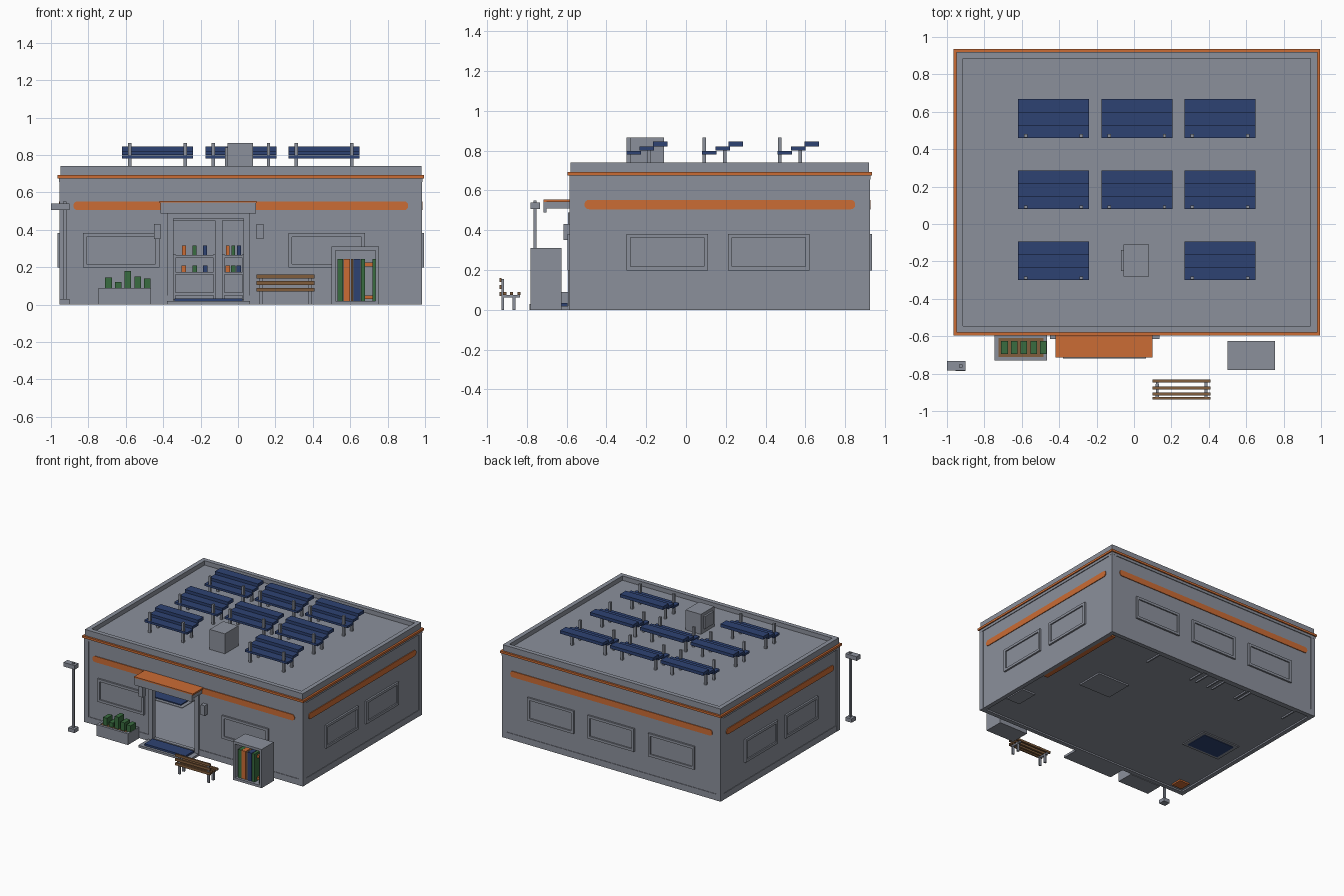
import bpy, bmesh, math
from mathutils import Vector

default_cube = bpy.data.objects.get("Cube")
if default_cube:
    bpy.data.objects.remove(default_cube, do_unlink=True)


def material(name, red, green, blue):
    mat = bpy.data.materials.new(name)
    mat.use_nodes = True
    mat.diffuse_color = (red, green, blue, 1)
    mat.node_tree.nodes["Principled BSDF"].inputs["Base Color"].default_value = (red, green, blue, 1)
    return mat


GREY = material("concrete_grey", .26, .28, .33)
ORANGE = material("trim_orange", .60, .15, .035)
BLUE = material("panel_blue", .027, .055, .17)
GREEN = material("leaf_green", .04, .15, .05)
WOOD = material("wood_brown", .22, .11, .045)


def finish(name, mat, bm):
    mesh = bpy.data.meshes.new(name)
    bm.normal_update()
    bm.to_mesh(mesh)
    bm.free()
    mesh.materials.append(mat)
    obj = bpy.data.objects.new(name, mesh)
    bpy.context.collection.objects.link(obj)
    return obj


def boxes(name, mat, *ranges):
    """One object from boxes given as (x0, x1, y0, y1, z0, z1)."""
    bm = bmesh.new()
    for x0, x1, y0, y1, z0, z1 in ranges:
        cube = bmesh.ops.create_cube(bm, size=1)
        for v in cube["verts"]:
            v.co = Vector((x0 + (v.co.x + .5) * (x1 - x0),
                           y0 + (v.co.y + .5) * (y1 - y0),
                           z0 + (v.co.z + .5) * (z1 - z0)))
    return finish(name, mat, bm)


def ring(x0, x1, y0, y1, z0, z1, width):
    """Four boxes forming a rectangular frame lying flat."""
    return [(x0, x1, y0, y0 + width, z0, z1), (x0, x1, y1 - width, y1, z0, z1),
            (x0, x0 + width, y0 + width, y1 - width, z0, z1),
            (x1 - width, x1, y0 + width, y1 - width, z0, z1)]


LEFT, RIGHT, FRONT, BACK = -.95, .98, -.58, .92
DOOR0, DOOR1, DOOR_TOP = -.345, .03, .46
WALL = .03


def on_wall(side, u0, u1, z0, z1, depth, base=-.002):
    """Box on an outer wall face, standing out by depth."""
    if side == "front":
        return (u0, u1, FRONT - depth, FRONT - base, z0, z1)
    if side == "back":
        return (u0, u1, BACK + base, BACK + depth, z0, z1)
    if side == "right":
        return (RIGHT + base, RIGHT + depth, u0, u1, z0, z1)
    return (LEFT - depth, LEFT - base, u0, u1, z0, z1)


# Shell: walls with an open doorway, floor, roof and parapet
boxes("walls", GREY,
      (LEFT, DOOR0, FRONT, FRONT + WALL, 0, .7), (DOOR1, RIGHT, FRONT, FRONT + WALL, 0, .7),
      (DOOR0, DOOR1, FRONT, FRONT + WALL, DOOR_TOP, .7),
      (LEFT, RIGHT, BACK - WALL, BACK, 0, .7),
      (LEFT, LEFT + WALL, FRONT + WALL, BACK - WALL, 0, .7),
      (RIGHT - WALL, RIGHT, FRONT + WALL, BACK - WALL, 0, .7))
boxes("floor", GREY, (LEFT + WALL, RIGHT - WALL, FRONT + WALL, BACK - WALL, .012, .02))
boxes("roof", GREY, (LEFT, RIGHT, FRONT, BACK, .69, .705))
boxes("parapet", GREY, *ring(LEFT, RIGHT, FRONT, BACK, .7, .74, .035))
boxes("roof_trim", ORANGE, *ring(LEFT - .015, RIGHT + .015, FRONT - .015, BACK + .015, .675, .692, .03))
boxes("under_trim", GREY, *ring(LEFT - .006, RIGHT + .006, FRONT - .006, BACK + .006, .655, .675, .02))

# Corner pillars and base skirting
boxes("corner_pillars", GREY, *[
    (x - .02, x + .02, y - .02, y + .02, 0, .67)
    for x in (LEFT + .015, RIGHT - .015) for y in (FRONT + .015, BACK - .015)])
skirt = [on_wall(s, a, b, 0, .05, .004) for s, a, b in (
    ("front", LEFT, DOOR0 - .03, ), ("front", DOOR1 + .03, RIGHT),
    ("back", LEFT, RIGHT), ("right", FRONT, BACK), ("left", FRONT, BACK))]
boxes("skirting", GREY, *skirt)

# Painted band with rounded ends on every wall
for side, u0, u1 in (("front", -.88, .91), ("back", -.88, .91), ("right", -.51, .85), ("left", -.51, .85)):
    band = boxes("stripe_" + side, ORANGE, on_wall(side, u0, u1, .505, .552, .006))
    bm = bmesh.new()
    bm.from_mesh(band.data)
    axis = 1 if side in ("front", "back") else 0
    ends = [e for e in bm.edges
            if abs((e.verts[0].co - e.verts[1].co)[axis]) > .005
            and (e.verts[0].co - e.verts[1].co).length < .02]
    bmesh.ops.bevel(bm, geom=ends, offset=.022, segments=4, profile=.5, affect='EDGES')
    bm.to_mesh(band.data)
    bm.free()

# Windows: raised frame around a pane
windows = {"front": (-.625, .475), "back": (-.52, .015, .55), "right": (-.095, .415), "left": (-.095, .415)}
for side, centres in windows.items():
    for number, c in enumerate(centres):
        a, b, low, high, w = c - .205, c + .205, .198, .382, .02
        boxes(f"window_frame_{side}_{number}", GREY,
              on_wall(side, a, b, low, low + w, .014), on_wall(side, a, b, high - w, high, .014),
              on_wall(side, a, a + w, low + w, high - w, .014),
              on_wall(side, b - w, b, low + w, high - w, .014))
        boxes(f"window_pane_{side}_{number}", GREY, on_wall(side, a + w, b - w, low + w, high - w, .004))

# Door surround, canopy, wall lamps and doormat
boxes("door_frame", GREY,
      on_wall("front", DOOR0 - .035, DOOR0, 0, .49, .012), on_wall("front", DOOR1, DOOR1 + .035, 0, .49, .012),
      on_wall("front", DOOR0, DOOR1, DOOR_TOP, .49, .012))
boxes("door_threshold", GREY, (DOOR0, DOOR1, FRONT, FRONT + WALL, 0, .03))
boxes("canopy_body", GREY, (-.41, .09, -.705, FRONT, .508, .542), (-.415, .095, -.715, -.70, .488, .545))
boxes("canopy_top", ORANGE, (-.42, .10, -.715, FRONT, .542, .555))
boxes("wall_lamps", GREY, on_wall("front", -.45, -.415, .35, .43, .035), on_wall("front", .1, .135, .35, .43, .035))
boxes("mat_base", GREY, (-.38, .065, -.72, FRONT, 0, .018))
boxes("mat_top", BLUE, (-.34, .025, -.70, FRONT - .015, .018, .033))

# Interior: rug, back shelves with goods, counters
boxes("rug_border", GREY, (-.82, -.48, -.02, .22, .004, .024))
boxes("rug", BLUE, (-.79, -.51, .005, .195, 0, .032))
for number, (a, b) in enumerate(((-.8, -.37), (-.345, -.12), (-.085, .035), (.08, .5))):
    boxes(f"store_shelf_{number}", GREY,
          *[(a, b, .74, .89, z, z + .015) for z in (.05, .16, .25)],
          (a, a + .012, .74, .89, 0, .27), (b - .012, b, .74, .89, 0, .27), (a, b, .88, .89, 0, .45))
    for k, mat in enumerate((ORANGE, GREEN, BLUE)):
        x = a + (b - a) * (k + 1) / 4
        boxes(f"goods_{number}_{k}", mat, (x - .01, x + .01, .77, .80, .265, .315),
              (x - .012, x + .012, .77, .80, .175, .21))
boxes("display_counter", GREY, (.38, .66, .17, .39, 0, .17))
boxes("side_counter", GREY, (.82, .94, -.33, -.15, 0, .2))
boxes("side_shelf", ORANGE, (.91, .95, .1, .87, 0, .2))
boxes("corner_crate", ORANGE, (-.89, -.8, -.52, -.43, 0, .1))

# Solar panels: three stepped slats on posts
for col, x in enumerate((-.43, .015, .46)):
    for row, y in enumerate((-.3, .08, .46)):
        if (col, row) == (1, 0):
            continue
        boxes(f"solar_panel_{col}_{row}", BLUE,
              *[(x - .19, x + .19, y + step * .067, y + step * .067 + .073,
                 .78 + step * .02, .797 + step * .024) for step in range(3)])
        posts = [(x + s * .148 - .009, x + s * .148 + .009, y + p, y + p + .018, .70, top)
                 for s in (-1, 1) for p, top in ((.002, .865), (.105, .80))]
        boxes(f"solar_posts_{col}_{row}", GREY, *posts)

# Roof ventilation unit with side grille
boxes("roof_unit", GREY, (-.055, .08, -.28, -.11, .70, .865))
boxes("roof_unit_grille", GREY, (-.07, -.055, -.25, -.14, .74, .84))

# Planter with clipped shrubs
boxes("planter", GREY, *ring(-.745, -.465, -.73, -.59, 0, .09, .02), (-.73, -.48, -.71, -.61, 0, .07))
boxes("planter_soil", WOOD, (-.725, -.485, -.71, -.61, .07, .085))
heights = (.145, .12, .18, .15, .14)
boxes("shrubs", GREEN, *[
    (-.71 + k * .052, -.675 + k * .052, -.695, -.625, .08, h) for k, h in enumerate(heights)])

# Open display cabinet facing the front
X0, X1, Y0, Y1, TOP = .5, .755, -.78, -.625, .31
boxes("cabinet", GREY, (X0, X0 + .02, Y0, Y1, 0, TOP), (X1 - .02, X1, Y0, Y1, 0, TOP),
      (X0 + .02, X1 - .02, Y0, Y1, 0, .02), (X0 + .02, X1 - .02, Y0, Y1, TOP - .02, TOP),
      (X0 + .02, X1 - .02, Y1 - .015, Y1, .02, TOP - .02))
for k, (x, wide, mat) in enumerate(((.532, .03, GREEN), (.563, .037, ORANGE), (.604, .012, WOOD),
                                    (.618, .036, BLUE), (.658, .022, GREEN), (.72, .014, GREEN))):
    boxes(f"cabinet_item_{k}", mat, (x, x + wide, Y0 + .02, Y1 - .02, .02, .245))
boxes("cabinet_rails", ORANGE, *[(.68, .72, Y0 + .05, Y1 - .02, z, z + .02) for z in (.03, .205)])

# Bench looking toward the doorway
boxes("bench_slats", WOOD, *[(.1, .41, y, y + .016, .074, .09) for y in (-.918, -.884, -.847)],
      *[(.1, .41, -.938, -.926, z, z + .02) for z in (.07, .105, .14)])
boxes("bench_legs", GREY, *[
    leg for x in (.125, .385) for leg in (
        (x - .009, x + .009, -.927, -.915, 0, .155),
        (x - .009, x + .009, -.872, -.856, 0, .074),
        (x - .007, x + .007, -.915, -.835, .062, .074))])

# Street lamp
boxes("street_lamp", GREY, (-.955, -.9, -.785, -.732, 0, .03), (-.935, -.918, -.766, -.75, .03, .55),
      (-1, -.9, -.782, -.733, .507, .54))
